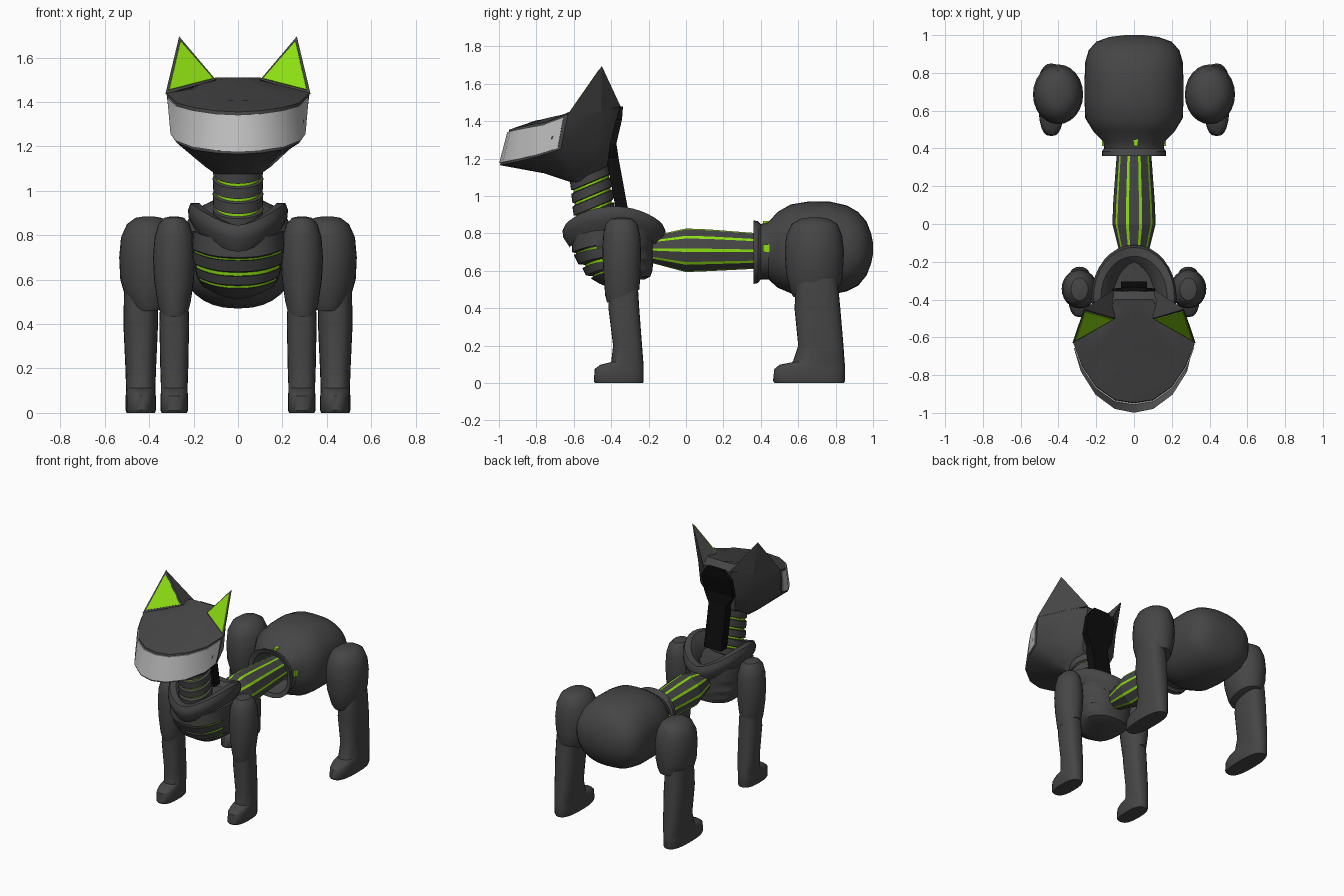
import bpy, math
from mathutils import Vector

if "Cube" in bpy.data.objects:
    bpy.data.objects.remove(bpy.data.objects["Cube"])


def material(name, r, g, b):
    m = bpy.data.materials.new(name)
    m.diffuse_color = (r, g, b, 1)
    m.use_nodes = True
    m.node_tree.nodes["Principled BSDF"].inputs["Base Color"].default_value = m.diffuse_color
    return m


DARK = material("dark_grey", 0.06, 0.06, 0.06)
GREEN = material("lime_green", 0.27, 0.74, 0.006)
VISOR = material("light_grey", 0.52, 0.52, 0.52)
BLACK = material("black", 0.004, 0.004, 0.004)


def make(name, verts, faces, mats, ids=None, angle=35):
    me = bpy.data.meshes.new(name)
    me.from_pydata([tuple(v) for v in verts], [], faces)
    for m in mats:
        me.materials.append(m)
    for i, p in enumerate(me.polygons):
        p.material_index = ids[i] if ids else 0
    ob = bpy.data.objects.new(name, me)
    bpy.context.collection.objects.link(ob)
    bpy.ops.object.select_all(action='DESELECT')
    ob.select_set(True)
    bpy.context.view_layer.objects.active = ob
    bpy.ops.object.mode_set(mode='EDIT')
    bpy.ops.mesh.select_all(action='SELECT')
    bpy.ops.mesh.normals_make_consistent(inside=False)
    bpy.ops.object.mode_set(mode='OBJECT')
    if angle:
        bpy.ops.object.shade_smooth_by_angle(angle=math.radians(angle))
    return ob


def loft(name, rings, mats=(DARK,), rule=None, angle=35):
    """Skin closed rings and cap both ends; rule(i, j) picks the material."""
    n = len(rings[0])
    verts = [p for r in rings for p in r]
    faces, ids = [], []
    for i in range(len(rings) - 1):
        for j in range(n):
            k = (j + 1) % n
            faces.append((i*n + j, i*n + k, (i+1)*n + k, (i+1)*n + j))
            ids.append(rule(i, j) if rule else 0)
    last = (len(rings) - 1) * n
    faces += [tuple(range(n)), tuple(range(last, last + n))]
    ids += [0, 0]
    return make(name, verts, faces, mats, ids, angle)


def oval(n, p=2.0):
    """Unit superellipse points."""
    out = []
    for j in range(n):
        a = 2 * math.pi * j / n
        c, s = math.cos(a), math.sin(a)
        out.append((math.copysign(abs(c) ** (2/p), c), math.copysign(abs(s) ** (2/p), s)))
    return out


def flat_ring(cx, y0, y1, rx, z, n=24, p=2.0, tilt=0.0):
    cy, ry = (y0 + y1) / 2, (y1 - y0) / 2
    return [(cx + rx*c, cy + ry*s, z + tilt*ry*s) for c, s in oval(n, p)]


# Rear body: hollow collar opening, flange, rounded barrel (y, half width, z low, z high)
barrel = [(.52, .11, .60, .81), (.37, .14, .56, .84), (.36, .17, .53, .87), (.385, .17, .535, .865),
          (.40, .158, .555, .85), (.44, .165, .555, .86), (.49, .215, .51, .915), (.56, .258, .48, .955),
          (.65, .262, .47, .97), (.76, .262, .47, .972), (.86, .258, .49, .95), (.92, .24, .52, .915),
          (.965, .20, .575, .865), (.99, .13, .64, .80), (1.0, .05, .69, .75)]
loft("rear_body", [[(w*c, y, (a+b)/2 + (b-a)/2*s) for c, s in oval(32, 2.3)]
                   for y, w, a, b in barrel])

# Small green slots around the rear flange
for nm, c, h in (("slot_top", (.01, .43, .858), (.012, .018, .008)),
                 ("slot_right", (.162, .43, .72), (.008, .018, .02)),
                 ("slot_left", (-.162, .43, .72), (.008, .018, .02))):
    box = [[(c[0] + sx*h[0], c[1] + sy*h[1], c[2] + sz*h[2])
            for sx, sy in ((-1, -1), (1, -1), (1, 1), (-1, 1))] for sz in (-1, 1)]
    loft(nm, box, (GREEN,), angle=0)

# Spine: faceted bars separated by narrow green strips
angles = []
for k in range(10):
    a = 2 * math.pi * (k + .5) / 10
    angles += [a - .24, a + .24]
loft("spine", [[(rx*math.cos(a), y, cz + rz*math.sin(a)) for a in angles]
               for y, rx, rz, cz in ((-.22, .06, .065, .715), (0, .115, .12, .71),
                                     (.12, .11, .115, .71), (.5, .082, .09, .705))],
     (DARK, GREEN), lambda i, j: j % 2, angle=0)

# Chest: overlapping plates with green gaps at the front (z, half width, y front, y back)
plates = [(.555, .12, -.42, -.22), (.57, .16, -.46, -.19), (.60, .18, -.51, -.18),
          (.602, .18, -.495, -.18), (.612, .182, -.50, -.18), (.615, .186, -.535, -.178),
          (.655, .195, -.555, -.176), (.657, .195, -.535, -.176), (.672, .197, -.54, -.176),
          (.675, .2, -.575, -.175), (.725, .205, -.60, -.172), (.727, .205, -.585, -.172),
          (.735, .206, -.59, -.172), (.74, .208, -.61, -.17), (.82, .205, -.61, -.17)]
N = 32


def dip(pts):
    return [(x, y, z - .04 * max(0, -math.sin(2*math.pi*j/N)) ** 2) for j, (x, y, z) in enumerate(pts)]


loft("chest", [dip(flat_ring(0, a, b, w, z, N, 2.5)) for z, w, a, b in plates], (DARK, GREEN),
     lambda i, j: int(i in (3, 7, 11) and 18 <= j < 30))

# Collar: saddle-shaped rim, high at the sides
rim = [(.86, -.12), (.99, -.065), (1.0, -.03), (.95, 0), (.78, 0), (.6, -.04), (.5, -.1)]
loft("collar", [[(.225*r*c, -.385 + .275*r*s, .845 + .1*abs(c)**1.6 + dz) for c, s in oval(N)]
                for r, dz in rim])

# Neck: stacked tilted rings with green gaps
neck = []
for k in range(5):
    z = .80 + .068 * k
    neck += [(z, .100), (z + .004, .112), (z + .052, .114), (z + .056, .100)]
neck += [(1.14, .10), (1.17, .09)]
loft("neck", [flat_ring(0, -.49 - (z-.9)*.1 - r*.95, -.49 - (z-.9)*.1 + r*.95, r, z, 28, 2, .42)
              for z, r in neck], (DARK, GREEN), lambda i, j: int(i % 4 == 3 or i >= 19), 30)

# Head: half outlines from front centre round to back centre, mirrored
roof = [(0, -.80, 1.405), (.08, -.78, 1.407), (.14, -.73, 1.42), (.18, -.66, 1.435),
        (.20, -.60, 1.46), (.15, -.50, 1.495), (.10, -.40, 1.51), (0, -.40, 1.51)]
brow = [(0, -.945, 1.355), (.10, -.93, 1.36), (.20, -.86, 1.375), (.275, -.75, 1.395),
        (.322, -.63, 1.44), (.22, -.45, 1.46), (.11, -.355, 1.47), (0, -.355, 1.48)]
lip = [(0, -.995, 1.165), (.10, -.975, 1.17), (.20, -.90, 1.185), (.275, -.78, 1.215),
       (.30, -.67, 1.25), (.22, -.48, 1.26), (.11, -.405, 1.27), (0, -.405, 1.27)]
jaw = [(0, -.76, 1.122), (.05, -.75, 1.12), (.10, -.72, 1.12), (.13, -.67, 1.12),
       (.15, -.60, 1.11), (.13, -.50, 1.14), (.10, -.42, 1.165), (0, -.41, 1.165)]
chin = [(0, -.62, 1.075), (.04, -.62, 1.075), (.07, -.61, 1.075), (.09, -.60, 1.075),
        (.10, -.58, 1.075), (.10, -.50, 1.11), (.08, -.44, 1.15), (0, -.43, 1.155)]


def mirrored(half):
    return half + [(-x, y, z) for x, y, z in half[-2:0:-1]]


loft("head", [mirrored(r) for r in (chin, jaw, lip, brow, roof)], angle=32)


# Visor: thin wraparound plate between brow and lip
def visor_row(t, out):
    row = []
    for i in range(5):
        a, b = Vector(brow[i]), Vector(lip[i])
        if i == 4:
            a, b = a.lerp(Vector(brow[3]), .2), b.lerp(Vector(lip[3]), .15)
        p = a.lerp(b, t)
        d = Vector((p.x, p.y + .62, 0)).normalized()
        row.append(p + d * out)
    return [Vector((-p.x, p.y, p.z)) for p in row[:0:-1]] + row


back = [visor_row(.07, .0), visor_row(.94, .0)]
front = [visor_row(.07, .007), visor_row(.94, .007)]
loft("visor", [[front[0][i], front[1][i], back[1][i], back[0][i]] for i in range(9)], (VISOR,))

# Ears with green inner plates
for side, s in (("left", -1), ("right", 1)):
    base = [(.327*s, -.632, 1.435), (.10*s, -.50, 1.50), (.11*s, -.35, 1.48), (.225*s, -.455, 1.45)]
    tip = (.265*s, -.45, 1.695)
    make("ear_" + side, base + [tip],
         [(0, 1, 4), (1, 2, 4), (2, 3, 4), (3, 0, 4), (3, 2, 1, 0)], (DARK,), angle=0)
    tri = [Vector(base[0]), Vector(base[1]), Vector(tip)]
    nrm = (tri[1] - tri[0]).cross(tri[2] - tri[0]).normalized()
    if nrm.y > 0:
        nrm = -nrm
    mid = sum(tri, Vector()) / 3
    inner = [mid.lerp(p, k) for p, k in zip(tri, (.83, .90, .85))]
    loft("inner_ear_" + side, [[p + nrm*o for p in inner] for o in (-.002, .006)], (GREEN,), angle=0)

# Black spine guard: strip up the neck widening to a hexagon behind the head (z, half width, y)
guard = [(.90, .07, -.305), (1.20, .07, -.36), (1.28, .115, -.372), (1.41, .115, -.342), (1.478, .065, -.337)]
loft("neck_guard", [[(-w, y - .065, z), (w, y - .065, z), (w, y, z), (-w, y, z)]
                    for z, w, y in guard], (BLACK,), angle=0)

# Legs: (z, y front, y back, half width); thigh rings also carry a tilt
hind_shin = [(0, .475, .845, .064), (.012, .465, .85, .068), (.075, .472, .85, .068), (.098, .50, .85, .066),
             (.112, .57, .848, .066), (.20, .60, .842, .069), (.40, .58, .825, .078), (.56, .59, .81, .075)]
hind_thigh = [(.885, .66, .72, .02, 0), (.878, .61, .765, .06, 0), (.85, .565, .81, .098, 0),
              (.79, .535, .835, .125, 0), (.70, .528, .845, .133, 0), (.60, .535, .84, .128, .1),
              (.52, .56, .835, .105, .25), (.49, .575, .825, .09, .25), (.485, .61, .79, .06, .25)]
fore_shin = [(0, -.485, -.23, .057), (.01, -.493, -.226, .062), (.075, -.488, -.226, .062),
             (.097, -.46, -.226, .06), (.112, -.40, -.228, .06), (.20, -.39, -.235, .063),
             (.40, -.415, -.25, .067), (.56, -.41, -.26, .062)]
fore_thigh = [(.885, -.37, -.32, .015, 0), (.878, -.405, -.285, .045, 0), (.85, -.43, -.26, .07, 0),
              (.79, -.443, -.245, .088, 0), (.70, -.447, -.24, .095, 0), (.60, -.442, -.243, .09, .1),
              (.50, -.432, -.247, .075, .35), (.465, -.422, -.25, .066, .4), (.46, -.40, -.28, .045, .4)]
for side, s in (("left", -1), ("right", 1)):
    for nm, thigh, shin, tx, sx in (("hind", hind_thigh, hind_shin, .402, .438),
                                    ("front", fore_thigh, fore_shin, .288, .287)):
        loft(f"{nm}_thigh_{side}", [flat_ring(s*tx, a, b, w, z, tilt=t) for z, a, b, w, t in thigh])
        loft(f"{nm}_shin_{side}", [flat_ring(s*sx, a, b, w, z, p=2.6) for z, a, b, w in shin], angle=40)
